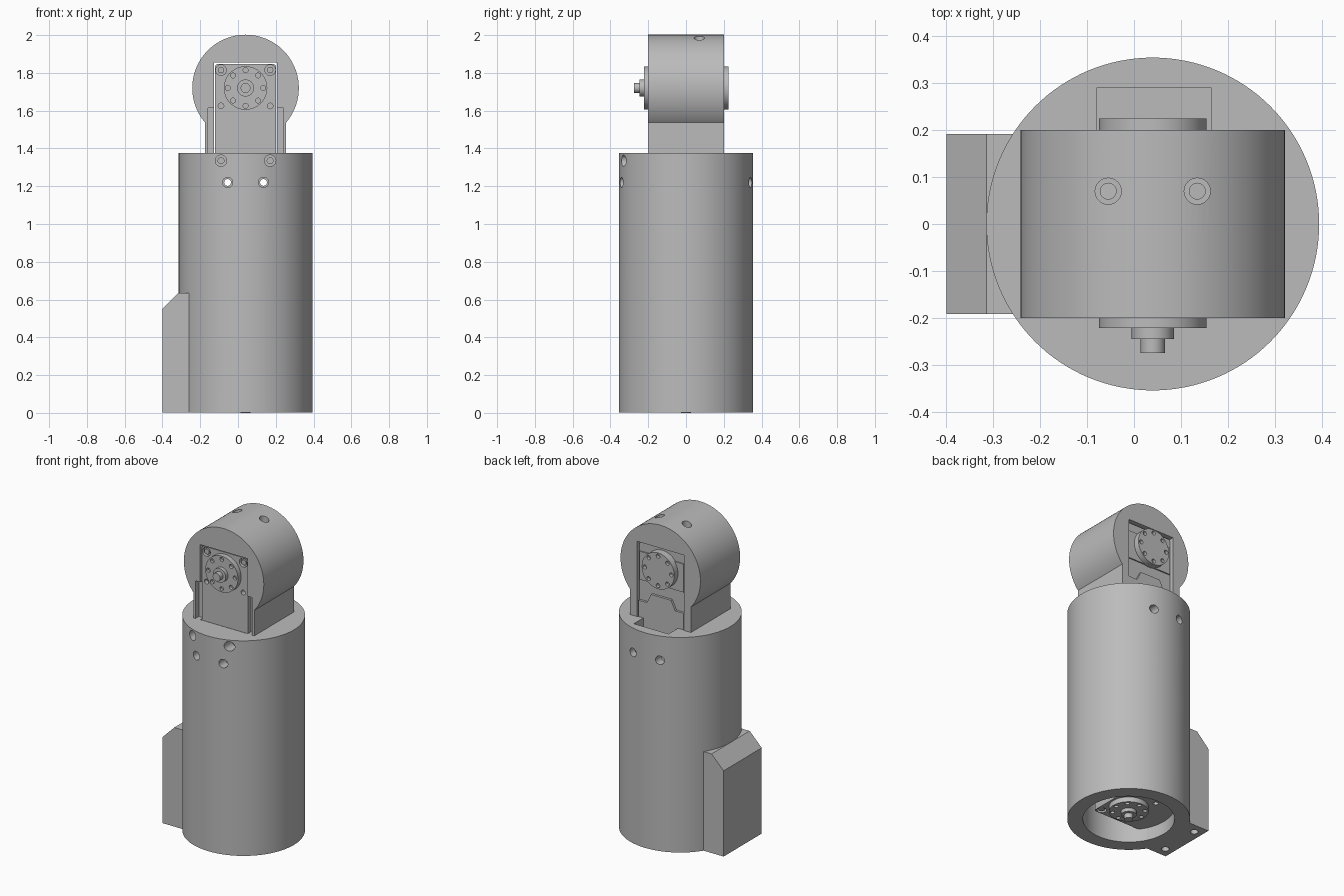
import bpy, bmesh, math
from mathutils import Matrix, Vector

cube = bpy.data.objects.get("Cube")
if cube:
    bpy.data.objects.remove(cube)

grey = bpy.data.materials.new("light_grey")
grey.use_nodes = True
grey.diffuse_color = (0.5, 0.5, 0.5, 1)
grey.node_tree.nodes["Principled BSDF"].inputs["Base Color"].default_value = grey.diffuse_color

CX = 0.04        # axis of the column
HEAD_Z = 1.72    # axis of the head
R, H, BASE = 0.355, 1.375, 0.003


def add(name, bm):
    bmesh.ops.recalc_face_normals(bm, faces=bm.faces)
    mesh = bpy.data.meshes.new(name)
    bm.to_mesh(mesh)
    bm.free()
    mesh.materials.append(grey)
    ob = bpy.data.objects.new(name, mesh)
    bpy.context.collection.objects.link(ob)
    return ob


def box(name, lo, hi, bevel=0):
    bm = bmesh.new()
    bmesh.ops.create_cube(bm, size=1)
    lo, hi = Vector(lo), Vector(hi)
    for v in bm.verts:
        v.co = (lo + hi) / 2 + v.co * (hi - lo)
    if bevel:  # round the four upright edges
        upright = [e for e in bm.edges
                   if abs(e.verts[0].co.z - e.verts[1].co.z) > 0.001]
        bmesh.ops.bevel(bm, geom=upright, offset=bevel, segments=3,
                        profile=0.5, affect='EDGES')
    return add(name, bm)


def rod(name, start, end, r, segs=24):
    start, end = Vector(start), Vector(end)
    axis = end - start
    bm = bmesh.new()
    bmesh.ops.create_cone(bm, cap_ends=True, segments=segs, radius1=r,
                          radius2=r, depth=axis.length)
    turn = Vector((0, 0, 1)).rotation_difference(axis).to_matrix().to_4x4()
    bm.transform(Matrix.Translation((start + end) / 2) @ turn)
    return add(name, bm)


def prism(name, points, extrude):
    bm = bmesh.new()
    face = bm.faces.new([bm.verts.new(p) for p in points])
    new = bmesh.ops.extrude_face_region(bm, geom=[face])["geom"]
    bmesh.ops.translate(bm, vec=extrude,
                        verts=[g for g in new if isinstance(g, bmesh.types.BMVert)])
    return add(name, bm)


def combine(target, others, operation='DIFFERENCE'):
    for other in others:
        bpy.context.view_layer.objects.active = target
        mod = target.modifiers.new("cut", 'BOOLEAN')
        mod.operation, mod.solver, mod.object = operation, 'EXACT', other
        bpy.ops.object.modifier_apply(modifier=mod.name)
        bpy.data.objects.remove(other)
    return target


def smooth(ob):
    bpy.ops.object.select_all(action='DESELECT')
    ob.select_set(True)
    bpy.context.view_layer.objects.active = ob
    bpy.ops.object.shade_smooth_by_angle(angle=math.radians(30))


def ring_holes(z0, z1):
    angles = [math.tau * i / 8 for i in range(8)]
    return [rod("hole", (0.094 * math.cos(a), 0.094 * math.sin(a), z0),
                (0.094 * math.cos(a), 0.094 * math.sin(a), z1), 0.013, 16)
            for a in angles]


def servo(prefix, place):
    """Motor with its output along local +z and its long side along local -y."""
    case = box(prefix + "_motor_case", (-0.162, -0.41, -0.38), (0.162, 0.127, -0.01), 0.016)
    cuts = []
    for x in (-0.13, 0.13):
        cuts += [rod("hole", (x, 0.095, -0.03), (x, 0.095, 0.01), 0.028),
                 rod("hole", (x, 0.095, -0.37), (x, 0.095, -0.35), 0.028),
                 rod("hole", (x, -0.095, -0.04), (x, -0.095, 0.01), 0.015)]
    combine(case, cuts)
    parts = [case]
    for x in (-0.13, 0.13):
        parts.append(rod(prefix + "_motor_screw", (x, 0.095, -0.04), (x, 0.095, -0.014), 0.017))

    # Output horn with a stepped hub
    horn = rod(prefix + "_output_horn", (0, 0, -0.02), (0, 0, 0.022), 0.115, 64)
    parts += [combine(horn, ring_holes(0.004, 0.03)),
              rod(prefix + "_horn_hub", (0, 0, 0.01), (0, 0, 0.045), 0.045, 40),
              rod(prefix + "_horn_tip", (0, 0, 0.03), (0, 0, 0.075), 0.026, 32)]

    # Idler horn, back cover and stepped lower cover
    idler = rod(prefix + "_idler_horn", (0, 0, -0.37), (0, 0, -0.425), 0.115, 64)
    dish = rod("hole", (0, 0, -0.418), (0, 0, -0.44), 0.068, 48)
    parts.append(combine(idler, [dish] + ring_holes(-0.44, -0.405)))
    half = [(0.16, -0.41), (0.16, -0.24), (0.1, -0.24), (0.07, -0.18)]
    outline = half + [(-x, y) for x, y in reversed(half)]
    parts += [prism(prefix + "_lower_cover", [(x, y, -0.375) for x, y in outline], (0, 0, -0.02)),
              box(prefix + "_back_cover", (-0.155, -0.11, -0.388), (0.155, 0.07, -0.37))]
    for ob in parts:
        ob.data.transform(place)
        smooth(ob)


# Column with the chamfered side housing
body = rod("column", (CX, 0, BASE), (CX, 0, H), R, 128)
outline = [(-0.4, BASE), (-0.2, BASE), (-0.2, 0.635), (-0.315, 0.635), (-0.4, 0.55)]
housing = prism("housing", [(x, -0.192, z) for x, z in outline], (0, 0.384, 0))
combine(body, [housing], 'UNION')

cuts = [rod("cavity", (CX, 0, -0.1), (CX, 0, 0.55), 0.265, 96),
        box("motor_pocket", (-0.127, -0.197, 1.3), (0.207, 0.195, 1.5)),
        box("cable_opening", (-0.08, 0.1, 1.05), (0.165, 0.29, 1.5))]
for side in (-1, 1):
    x = CX + side * 0.095
    cuts.append(rod("through_hole", (x, -0.5, 1.22), (x, 0.5, 1.22), 0.018))
    for y in (-1, 1):
        cuts.append(rod("counterbore", (x, y * 0.5, 1.22), (x, y * 0.28, 1.22), 0.027))
    x = CX + side * 0.13
    cuts += [rod("screw_hole", (x, -0.5, 1.335), (x, -0.15, 1.335), 0.016),
             rod("counterbore", (x, -0.5, 1.335), (x, -0.26, 1.335), 0.03),
             rod("base_hole", (-0.345, side * 0.13, -0.1), (-0.345, side * 0.13, 0.06), 0.023)]
combine(body, cuts)
smooth(body)

# Round head on a square neck
head = rod("head", (CX, -0.2, HEAD_Z), (CX, 0.2, HEAD_Z), 0.282, 128)
combine(head, [box("neck", (-0.175, -0.2, H), (0.255, 0.2, HEAD_Z - 0.05))], 'UNION')
cuts = [box("motor_pocket", (-0.127, -0.5, 1.3), (0.207, 0.5, 1.855)),
        box("front_slot", (-0.16, -0.5, 1.3), (0.24, -0.165, 1.615))]
for side in (-1, 1):
    x = CX + side * 0.095
    cuts += [rod("top_hole", (x, 0.07, 1.8), (x, 0.07, 2.1), 0.017),
             rod("counterbore", (x, 0.07, 1.93), (x, 0.07, 2.1), 0.028)]
combine(head, cuts)
smooth(head)

# Tilt motor in the head, turning motor in the base
servo("head", Matrix.Translation((CX, -0.2, HEAD_Z)) @ Matrix.Rotation(math.pi / 2, 4, 'X'))
servo("base", Matrix.Translation((CX, 0, 0.075))
      @ Matrix(((0, 1, 0, 0), (1, 0, 0, 0), (0, 0, -1, 0), (0, 0, 0, 1))))
